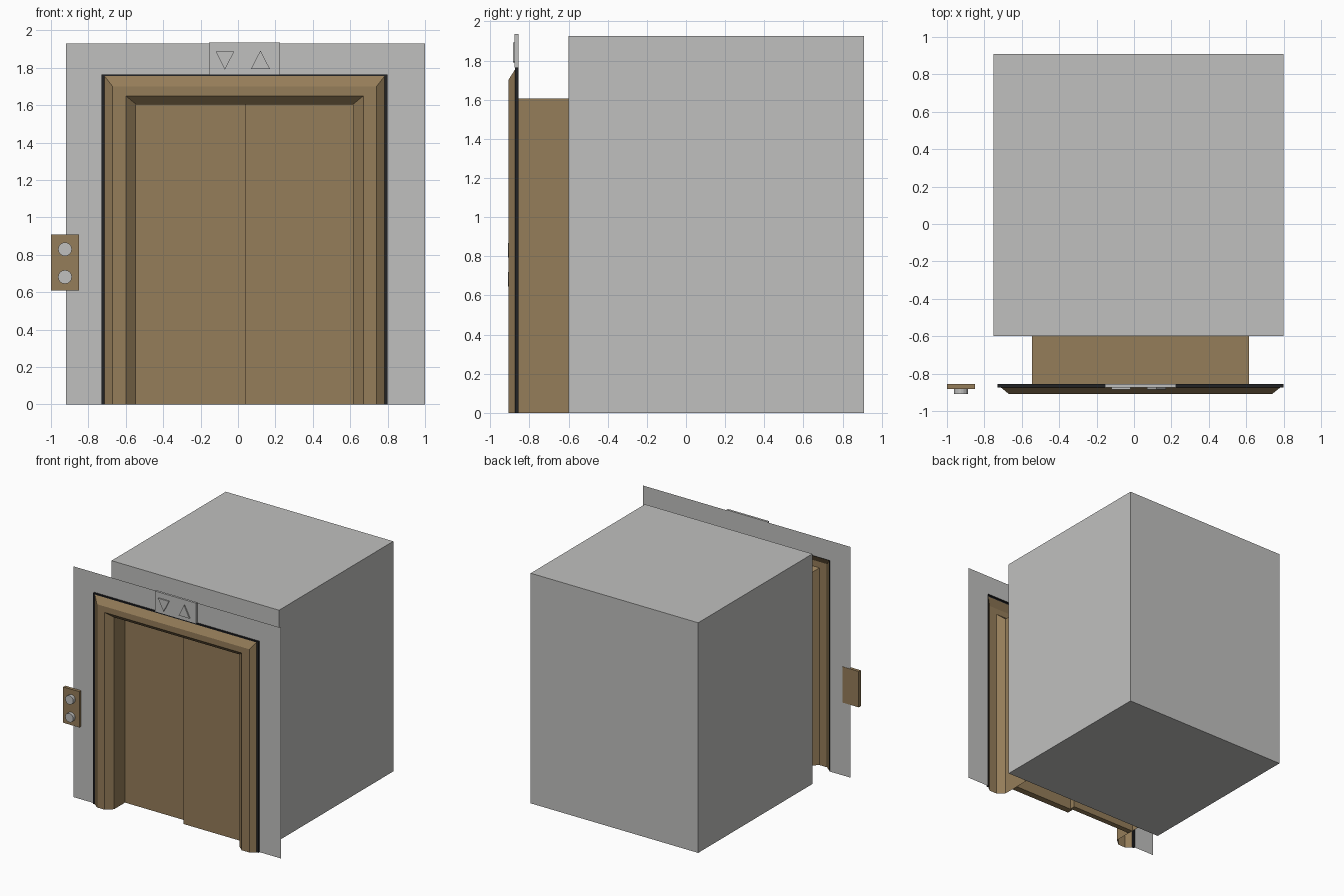
import bpy, bmesh, math
from mathutils import Matrix

if "Cube" in bpy.data.objects:
    bpy.data.objects.remove(bpy.data.objects["Cube"], do_unlink=True)


def material(name, rgb):
    m = bpy.data.materials.new(name)
    m.use_nodes = True
    m.diffuse_color = (*rgb, 1)
    m.node_tree.nodes["Principled BSDF"].inputs["Base Color"].default_value = (*rgb, 1)
    return m


GRAY = material("light gray", (0.53, 0.53, 0.52))
BROWN = material("bronze brown", (0.30, 0.205, 0.10))
BLACK = material("black trim", (0.015, 0.016, 0.018))


def finish(name, bm, *mats):
    mesh = bpy.data.meshes.new(name)
    bm.to_mesh(mesh)
    bm.free()
    for m in mats:
        mesh.materials.append(m)
    obj = bpy.data.objects.new(name, mesh)
    bpy.context.collection.objects.link(obj)
    return obj


def box(name, x, y, z, mat):
    """Box spanning the given (low, high) ranges."""
    bm = bmesh.new()
    bmesh.ops.create_cube(bm, size=1)
    for v in bm.verts:
        v.co = [r[0] if c < 0 else r[1] for c, r in zip(v.co, (x, y, z))]
    return finish(name, bm, mat)


def plate(name, outline, y_back, y_front, mat):
    """Outline in x, z, extruded toward the front."""
    bm = bmesh.new()
    face = bm.faces.new([bm.verts.new((x, y_back, z)) for x, z in outline])
    if y_front != y_back:
        new = bmesh.ops.extrude_face_region(bm, geom=[face])["geom"]
        for v in new:
            if isinstance(v, bmesh.types.BMVert):
                v.co.y = y_front
        bmesh.ops.recalc_face_normals(bm, faces=bm.faces)
    return finish(name, bm, mat)


# Doorway limits and the trim's outer limits
LEFT, RIGHT, TOP = -0.545, 0.615, 1.605
SIDE, HEAD = 0.185, 0.16

# Cab
box("cab", (-0.75, 0.80), (-0.60, 0.91), (0, 1.925), GRAY)

# Front wall sheet around the doorway
plate("front_wall", [
    (-0.92, 0), (LEFT - SIDE, 0), (LEFT - SIDE, TOP + HEAD),
    (RIGHT + SIDE, TOP + HEAD), (RIGHT + SIDE, 0),
    (1.0, 0), (1.0, 1.93), (-0.92, 1.93)], -0.858, -0.858, GRAY)

# Door surround: one profile (side offset, top offset, y) swept around the doorway
profile = [(SIDE, HEAD, -0.855), (SIDE, HEAD, -0.873), (0.168, 0.15, -0.873),
           (0.125, 0.095, -0.908), (0.055, 0.045, -0.908),
           (0, 0, -0.86), (0, 0, -0.60)]
bm = bmesh.new()
rows = []
for s, h, y in profile:
    path = [(LEFT - s, 0), (LEFT - s, TOP + h), (RIGHT + s, TOP + h), (RIGHT + s, 0)]
    rows.append([bm.verts.new((x, y, z)) for x, z in path])
for i, (a, b) in enumerate(zip(rows, rows[1:])):
    for j in range(3):
        f = bm.faces.new((a[j], a[j + 1], b[j + 1], b[j]))
        f.material_index = 1 if i < 2 else 0
bmesh.ops.recalc_face_normals(bm, faces=bm.faces)
bm.faces.ensure_lookup_table()
bm.normal_update()
if max(bm.faces, key=lambda f: abs(f.normal.y)).normal.y > 0:
    bmesh.ops.reverse_faces(bm, faces=bm.faces)
finish("door_surround", bm, BROWN, BLACK)

# Overlapping sliding doors
box("right_door", (LEFT, 0.06), (-0.715, -0.67), (0, TOP), BROWN)
box("left_door", (0.037, RIGHT), (-0.775, -0.72), (0, TOP), BROWN)

# Direction sign above the doorway
box("sign_plate", (-0.155, 0.225), (-0.875, -0.856), (1.765, 1.935), GRAY)
for name, cx, base, tip in (("down_arrow", -0.07, 1.888, 1.79),
                            ("up_arrow", 0.12, 1.795, 1.893)):
    plate(name, [(cx - 0.05, base), (cx + 0.05, base), (cx, tip)],
          -0.873, -0.885, GRAY)

# Call panel with two round buttons
box("call_panel", (-1.0, -0.85), (-0.882, -0.855), (0.61, 0.91), BROWN)
for name, z in (("lower_button", 0.682), ("upper_button", 0.83)):
    bm = bmesh.new()
    bmesh.ops.create_cone(bm, cap_ends=True, segments=16, radius1=0.037,
                          radius2=0.037, depth=0.03,
                          matrix=Matrix.Translation((-0.925, -0.895, z))
                          @ Matrix.Rotation(math.pi / 2, 4, "X"))
    finish(name, bm, GRAY)
